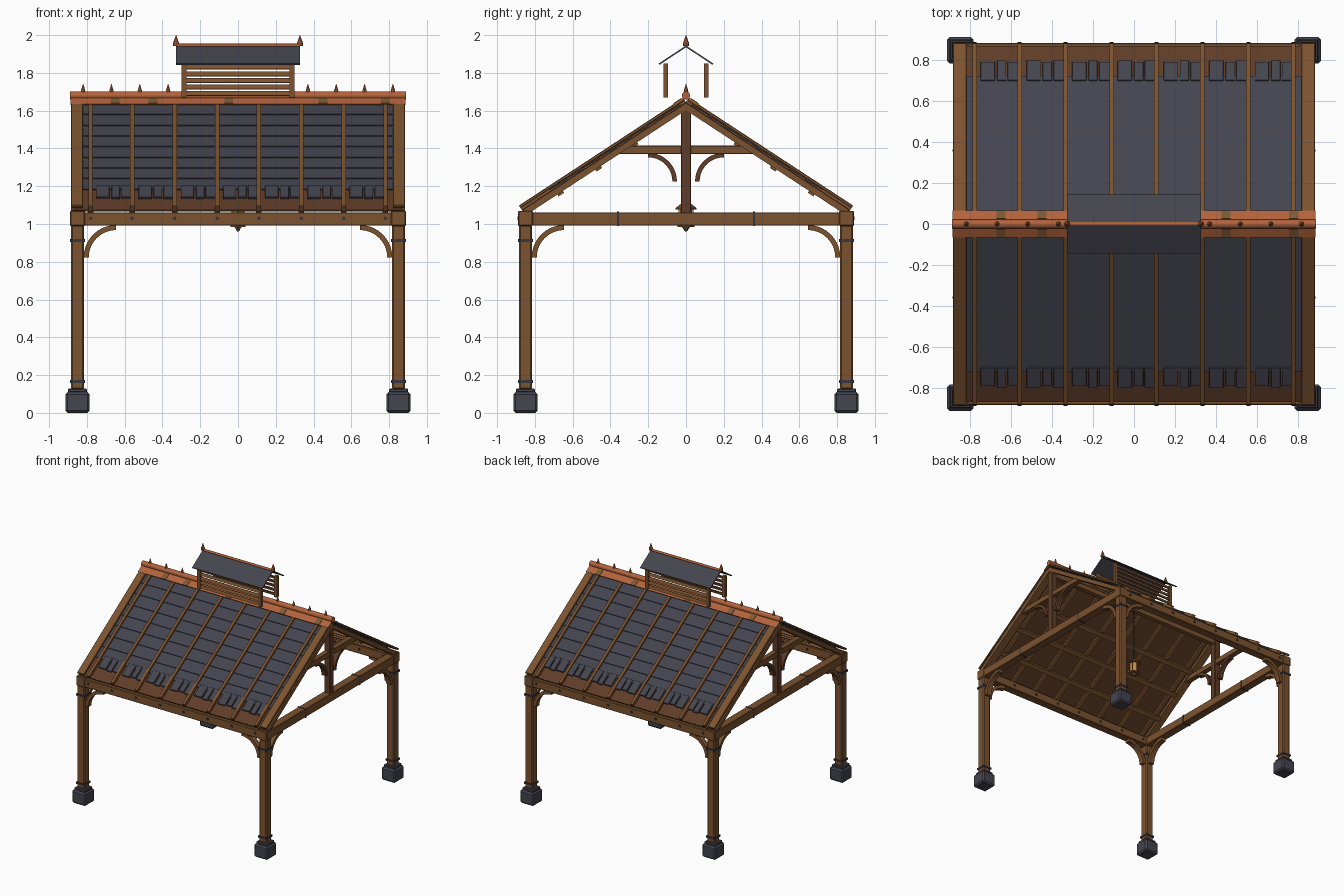
import bpy, bmesh, math
from mathutils import Matrix, Vector

cube = bpy.data.objects.get("Cube")
if cube:
    bpy.data.objects.remove(cube, do_unlink=True)


def material(name, rgb):
    m = bpy.data.materials.new(name)
    m.use_nodes = True
    color = (*rgb, 1)
    m.diffuse_color = color
    bsdf = next(n for n in m.node_tree.nodes if n.type == 'BSDF_PRINCIPLED')
    bsdf.inputs["Base Color"].default_value = color
    return m


WOOD = material("oak_wood", (0.2, 0.085, 0.028))
DARK = material("dark_wood", (0.115, 0.045, 0.02))
SLATE = material("slate", (0.058, 0.058, 0.078))
IRON = material("iron", (0.035, 0.038, 0.05))
COPPER = material("copper", (0.45, 0.125, 0.045))
PATINA = material("aged_bronze", (0.2, 0.1, 0.035))
GLASS = material("amber_glass", (0.6, 0.25, 0.05))

SIDES = (-1, 1)
CORNERS = [(a, b) for a in SIDES for b in SIDES]
POST = 0.85
APEX = 1.645
PITCH = math.atan(0.655)
BATTENS = [s * x for x in (0.11, 0.335, 0.56, 0.78) for s in SIDES]


class Part:
    """Collects simple solids into one object."""

    def __init__(self, name, mat, bevel=0):
        self.name, self.mat, self.bevel = name, mat, bevel
        self.bm = bmesh.new()

    def box(self, x, y, z, frame=Matrix()):
        mid = Vector([(a + b) / 2 for a, b in (x, y, z)])
        size = [abs(b - a) for a, b in (x, y, z)]
        bmesh.ops.create_cube(self.bm, size=1, matrix=frame @ Matrix.Translation(mid) @ Matrix.Diagonal((*size, 1)))

    def block(self, center, size, frame=Matrix()):
        self.box(*[(c - s / 2, c + s / 2) for c, s in zip(center, size)], frame)

    def cone(self, center, r1, r2, length, sides=8, axis='Z'):
        turn = {'X': Matrix.Rotation(math.pi / 2, 4, 'Y'),
                'Y': Matrix.Rotation(math.pi / 2, 4, 'X'), 'Z': Matrix()}[axis]
        bmesh.ops.create_cone(self.bm, cap_ends=True, segments=sides, radius1=r1, radius2=r2,
                              depth=length, matrix=Matrix.Translation(center) @ turn)

    def arc(self, center, out, radius, thick, depth, steps=10):
        """Quarter arch in the plane of 'out' and z, bulging outward and upward."""
        out, up, c = Vector(out), Vector((0, 0, 1)), Vector(center)
        side = out.cross(up) * depth / 2
        rings = []
        for i in range(steps + 1):
            t = i / steps * math.pi / 2
            d = out * math.cos(t) + up * math.sin(t)
            rings.append([self.bm.verts.new(c + d * r + side * k) for r, k in
                          ((radius, -1), (radius, 1), (radius - thick, 1), (radius - thick, -1))])
        for a, b in zip(rings, rings[1:]):
            for i in range(4):
                j = (i + 1) % 4
                self.bm.faces.new((a[i], a[j], b[j], b[i]))
        self.bm.faces.new(rings[0])
        self.bm.faces.new(rings[-1])

    def done(self, smooth=False):
        bmesh.ops.recalc_face_normals(self.bm, faces=self.bm.faces)
        mesh = bpy.data.meshes.new(self.name)
        self.bm.to_mesh(mesh)
        self.bm.free()
        mesh.materials.append(self.mat)
        ob = bpy.data.objects.new(self.name, mesh)
        bpy.context.collection.objects.link(ob)
        if self.bevel:
            mod = ob.modifiers.new("Bevel", 'BEVEL')
            mod.width, mod.segments = self.bevel, 1
        if smooth:
            bpy.context.view_layer.objects.active = ob
            ob.select_set(True)
            bpy.ops.object.shade_smooth_by_angle(angle=math.radians(50))
            ob.select_set(False)


def slope(sign, apex=APEX, pitch=PITCH):
    """Frame with x along the ridge, y down the slope and z out of the roof."""
    c, s = math.cos(pitch), math.sin(pitch)
    return Matrix(((1, 0, 0, 0), (0, sign * c, sign * s, 0), (0, -s, c, apex), (0, 0, 0, 1)))


# Posts, footings, bands and corner blocks
footing = Part("stone_footings", SLATE, 0.012)
collar = Part("footing_caps", SLATE, 0.004)
post = Part("posts", WOOD, 0.008)
band = Part("post_bands", IRON)
corner = Part("corner_blocks", WOOD, 0.004)
for sx, sy in CORNERS:
    x, y = sx * POST, sy * POST
    footing.block((x, y, 0.055), (0.128, 0.128, 0.11))
    collar.block((x, y, 0.118), (0.1, 0.1, 0.02))
    post.block((x, y, 0.56), (0.07, 0.07, 0.87))
    for z in (0.167, 0.912):
        band.block((x, y, z), (0.08, 0.08, 0.016))
    corner.block((x, y, 1.03), (0.078, 0.078, 0.08))

# Perimeter beams with straps and bolts
beam = Part("perimeter_beams", WOOD, 0.004)
strap = Part("beam_straps", IRON)
bolt = Part("beam_bolts", IRON)
for s in SIDES:
    beam.block((0, s * POST, 1.027), (1.64, 0.07, 0.07))
    beam.block((s * POST, 0, 1.027), (0.07, 1.64, 0.07))
    for y in (-0.36, 0.36):
        strap.block((s * POST, y, 1.027), (0.076, 0.01, 0.076))
    for x in BATTENS:
        bolt.cone((x, s * POST, 1.03), 0.01, 0.01, 0.082, axis='Y')

# Curved braces between posts and beams
brace = Part("post_braces", WOOD)
for sx, sy in CORNERS:
    brace.arc((sx * 0.645, sy * POST, 0.823), (sx, 0, 0), 0.172, 0.027, 0.045)
    brace.arc((sx * POST, sy * 0.645, 0.823), (0, sy, 0), 0.172, 0.027, 0.045)

# Gable trusses
king = Part("king_posts", DARK, 0.004)
tie = Part("collar_ties", WOOD, 0.003)
gable = Part("gable_braces", DARK)
for s in SIDES:
    king.block((s * POST, 0, 1.34), (0.055, 0.055, 0.57))
    tie.block((s * POST, 0, 1.392), (0.045, 0.74, 0.045))
    for t in SIDES:
        gable.arc((s * POST, t * 0.2, 1.225), (0, -t, 0), 0.152, 0.024, 0.04)

# Roof: deck, rafters, purlins, slate courses, loose eave slates, battens
deck = Part("roof_deck", DARK)
rafter = Part("rafters", WOOD)
purlin = Part("purlins", WOOD)
course = Part("slate_courses", SLATE)
eave = Part("eave_slates", SLATE, 0.002)
batten = Part("roof_battens", WOOD)
verge = Part("verge_boards", WOOD, 0.003)
flange = Part("ridge_flanges", COPPER)
patch = Part("ridge_patches", PATINA)
ROWS, STEP = 8, 0.103
for s in SIDES:
    f = slope(s)
    deck.box((-0.87, 0.87), (0, 1.04), (-0.012, 0), f)
    for i in range(ROWS):
        tilt = f @ Matrix.Translation((0, 0.03 + i * STEP, 0.002)) @ Matrix.Rotation(0.06, 4, 'X')
        course.box((-0.88, 0.88), (0, STEP + 0.004), (-0.002, 0.005), tilt)
    for i in range(7):
        x = -0.75 + i * 0.2235
        for k, (dx, w) in enumerate(((0, 0.07), (0.08, 0.045), (0.132, 0.06))):
            drop = 0.008 * ((i + k) % 2)
            eave.box((x + dx, x + dx + w), (0.83, 0.938 + drop), (0.004, 0.017), f)
    for x in BATTENS:
        batten.block((x, 0.52, 0.012), (0.022, 1.04, 0.026), f)
        rafter.block((x, 0.52, -0.021), (0.03, 1.02, 0.018), f)
    for p in (0.35, 0.58, 0.82):
        purlin.block((0, p, -0.03), (1.66, 0.035, 0.036), f)
    for t in SIDES:
        verge.box((t * 0.82, t * 0.885), (0, 1.04), (0.011, 0.027), f)
        rafter.box((t * 0.82, t * 0.885), (0, 1.035), (-0.036, -0.004), f)
    flange.box((-0.888, 0.888), (0, 0.06), (0.022, 0.029), f)
    for x in (-0.65, -0.45, -0.05, 0.45, 0.78):
        patch.block((x, 0.035, 0.03), (0.045, 0.048, 0.004), f)

# Ridge beam, round ridge cap and small spikes
ridge = Part("ridge_beam", WOOD)
ridge.block((0, 0, 1.59), (1.72, 0.04, 0.06))
cap = Part("ridge_cap", COPPER)
cap.cone((0, 0, 1.68), 0.022, 0.022, 1.78, 12, 'X')
spike = Part("ridge_spikes", COPPER)
for s in SIDES:
    for x in (0.37, 0.52, 0.67, 0.82):
        spike.cone((s * x, 0, 1.708), 0.012, 0.009, 0.016)
        spike.cone((s * x, 0, 1.728), 0.009, 0.001, 0.028)

# Louvred cupola
cup_post = Part("cupola_posts", WOOD)
slat = Part("cupola_slats", WOOD)
cup_roof = Part("cupola_roof", SLATE)
cup_ridge = Part("cupola_ridge", COPPER)
finial = Part("cupola_finials", COPPER)
for s in SIDES:
    for t in SIDES:
        cup_post.block((s * 0.285, t * 0.106, 1.76), (0.026, 0.024, 0.18))
    for i in range(5):
        lean = Matrix.Translation((0, s * 0.108, 1.69 + i * 0.035)) @ Matrix.Rotation(s * 0.35, 4, 'X')
        slat.block((0, 0, 0), (0.55, 0.008, 0.025), lean)
    cup_roof.box((-0.328, 0.328), (0, 0.174), (-0.008, 0), slope(s, 1.945, math.atan(0.66)))
    finial.cone((s * 0.328, 0, 1.951), 0.015, 0.015, 0.018)
    finial.cone((s * 0.328, 0, 1.98), 0.015, 0.001, 0.04)
cup_ridge.cone((0, 0, 1.945), 0.01, 0.01, 0.656, 8, 'X')

# Hanging lantern
chain = Part("lantern_chain", IRON)
chain.cone((0, 0, 1.345), 0.005, 0.005, 0.45, 6)
frame = Part("lantern_frame", PATINA)
frame.cone((0, 0, 1.102), 0.055, 0.012, 0.035, 6)
frame.cone((0, 0, 1.08), 0.055, 0.055, 0.008, 6)
frame.cone((0, 0, 0.99), 0.045, 0.045, 0.01, 6)
frame.cone((0, 0, 0.972), 0.004, 0.022, 0.026, 6)
for i in range(6):
    a = i * math.pi / 3
    frame.block((0.037 * math.sin(a), 0.037 * math.cos(a), 1.035), (0.007, 0.007, 0.09))
glass = Part("lantern_glass", GLASS)
glass.cone((0, 0, 1.035), 0.033, 0.033, 0.085, 6)

ROUND = (bolt, cap, cup_ridge, chain, brace, gable)
for part in (footing, collar, post, band, corner, beam, strap, king, tie, deck, rafter, purlin, course, eave,
             batten, verge, flange, patch, ridge, spike, cup_post, slat, cup_roof, finial, frame, glass) + ROUND:
    part.done(part in ROUND)
